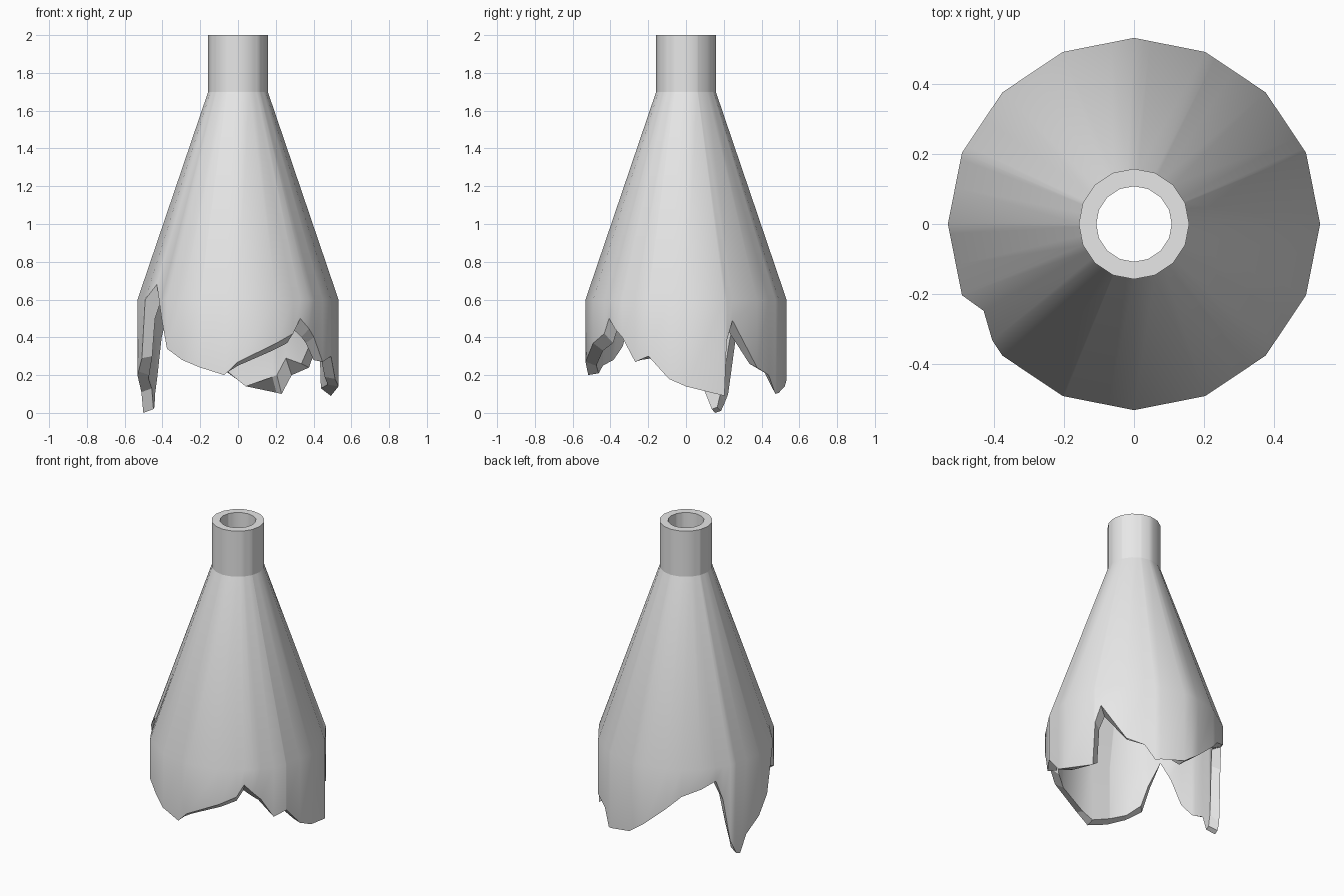
import bpy
import bmesh
import math

if "Cube" in bpy.data.objects:
    bpy.data.objects.remove(bpy.data.objects["Cube"])

SIDES = 16
STEP = 2 * math.pi / SIDES

# Jagged break: (angle in degrees, outer edge height, inner edge height)
BREAK = [
    (0, .14, .15), (22.5, .09, .13), (24, .38, .36), (28, .49, .44),
    (45, .24, .26), (57, .20, .29), (64, .10, .20), (85, .14, .14),
    (97, .22, .22), (122, .42, .40), (145, .51, .49), (150, .38, .40),
    (155, .10, .19), (159.5, .01, .03), (163, 0, .02), (168.5, .11, .13),
    (183, .22, .20), (193, .29, .30), (202.5, .60, .50), (210, .68, .62),
    (219.5, .50, .48), (225, .34, .35), (235.5, .28, .28), (248, .24, .25),
    (262, .20, .21), (270, .27, .25), (304, .42, .37), (309, .50, .44),
    (320, .40, .37), (329, .27, .28), (338, .30, .29), (350, .18, .19),
    (360, .14, .15),
]

# Radius by height: straight base, sloping shoulder, straight neck
OUTER = (.532, .158)
INNER = (.475, .108)
Z_BASE, Z_NECK, Z_TOP = .6, 1.7, 2.0


def edge_height(deg, k):
    for a, b in zip(BREAK, BREAK[1:]):
        if a[0] <= deg <= b[0]:
            t = (deg - a[0]) / (b[0] - a[0])
            return a[k] + t * (b[k] - a[k])


def point(deg, z, radii):
    """Point on the 16-sided wall at this angle and height."""
    a = math.radians(deg)
    t = min(max((z - Z_BASE) / (Z_NECK - Z_BASE), 0), 1)
    r = radii[0] + t * (radii[1] - radii[0])
    r *= math.cos(STEP / 2) / math.cos(a % STEP - STEP / 2)
    return (r * math.cos(a), r * math.sin(a), z)


angles = sorted({b[0] for b in BREAK[:-1]} | {i * 360 / SIDES for i in range(SIDES)})
bm = bmesh.new()

# Each column runs up the outside and down the inside
columns = []
for deg in angles:
    lo, li = edge_height(deg, 1), edge_height(deg, 2)
    out = [lo, max(Z_BASE, lo), Z_NECK, Z_TOP]
    inn = [Z_TOP, Z_NECK, max(Z_BASE, li), li]
    columns.append([bm.verts.new(point(deg, z, OUTER)) for z in out]
                   + [bm.verts.new(point(deg, z, INNER)) for z in inn])

# Walls, top lip and broken edge
for i, a in enumerate(columns):
    b = columns[(i + 1) % len(columns)]
    for j in range(8):
        k = (j + 1) % 8
        f = bm.faces.new((a[j], b[j], b[k], a[k]))
        f.smooth = j not in (3, 7)
        if j in (2, 3, 4, 7):
            # hard borders at the neck, lip and break
            for e in f.edges:
                if {e.verts[0], e.verts[1]} in ({a[j], b[j]}, {a[k], b[k]}):
                    e.smooth = False

bmesh.ops.remove_doubles(bm, verts=bm.verts, dist=1e-4)
bmesh.ops.recalc_face_normals(bm, faces=bm.faces)

mesh = bpy.data.meshes.new("broken_flask")
bm.to_mesh(mesh)
bm.free()

grey = bpy.data.materials.new("light grey")
grey.diffuse_color = (.8, .8, .8, 1)
grey.use_nodes = True
grey.node_tree.nodes["Principled BSDF"].inputs["Base Color"].default_value = grey.diffuse_color
mesh.materials.append(grey)
flask = bpy.data.objects.new("broken_flask", mesh)
bpy.context.collection.objects.link(flask)
